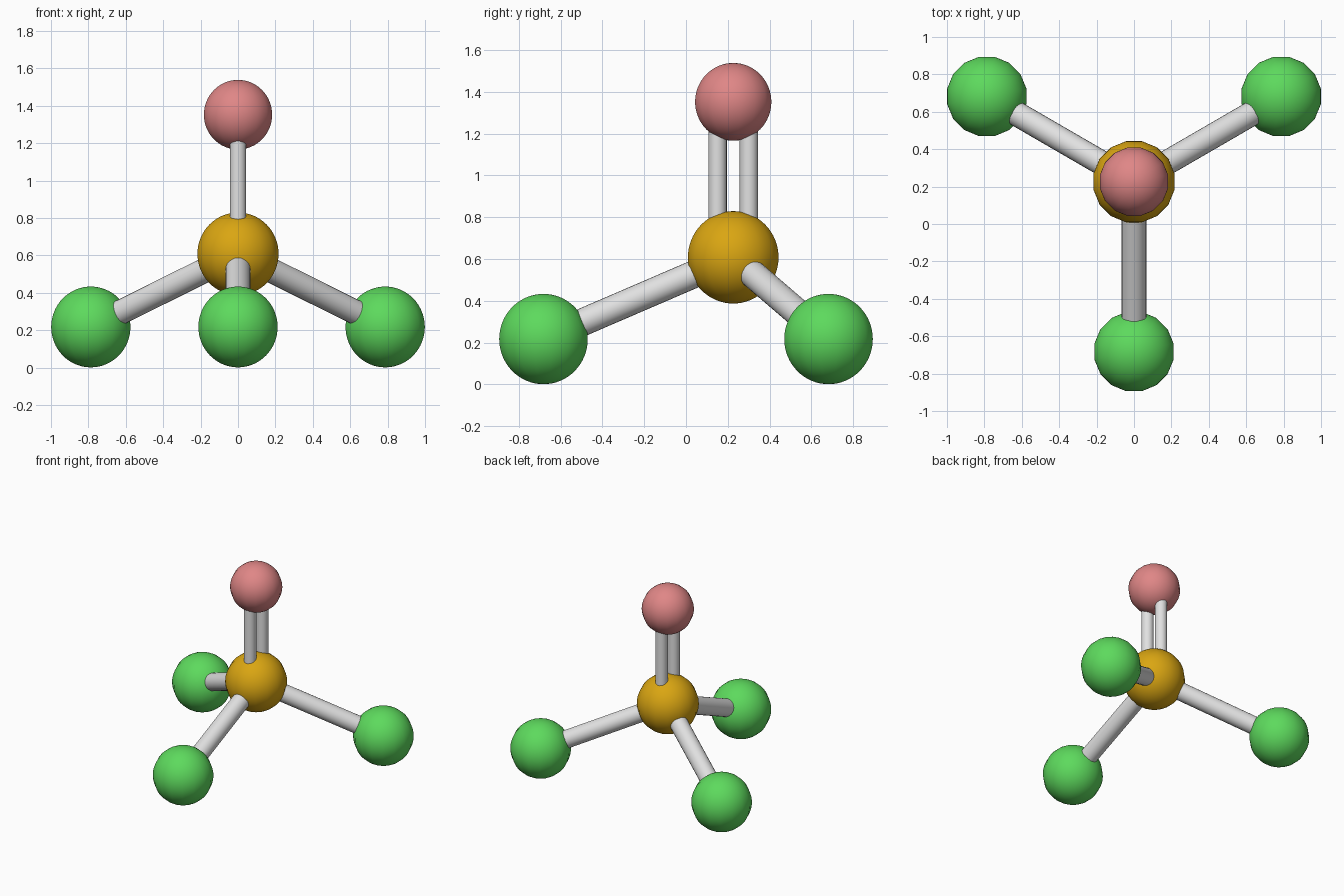
import bpy
import math
from mathutils import Vector

cube = bpy.data.objects.get("Cube")
if cube:
    bpy.data.objects.remove(cube, do_unlink=True)


def material(name, rgb):
    mat = bpy.data.materials.new(name)
    mat.use_nodes = True
    mat.diffuse_color = (*rgb, 1)
    mat.node_tree.nodes["Principled BSDF"].inputs["Base Color"].default_value = (*rgb, 1)
    return mat


gold = material("gold", (0.70, 0.38, 0.006))
green = material("green", (0.11, 0.70, 0.11))
pink = material("pink", (0.74, 0.24, 0.24))
grey = material("light_grey", (0.75, 0.75, 0.75))


def finish(name, mat):
    obj = bpy.context.object
    obj.name = name
    obj.data.materials.append(mat)
    bpy.ops.object.shade_smooth_by_angle(angle=math.radians(40))
    return obj


def ball(name, centre, radius, mat):
    # Sixteen sides round the upright axis, with flats facing x and y
    bpy.ops.mesh.primitive_uv_sphere_add(
        segments=16, ring_count=32, radius=radius, location=centre,
        rotation=(0, 0, math.pi / 16))
    return finish(name, mat)


def rod(name, start, end, radius):
    axis = end - start
    bpy.ops.mesh.primitive_cylinder_add(
        vertices=24, radius=radius, depth=axis.length, location=(start + end) / 2,
        rotation=axis.to_track_quat("Z", "Y").to_euler())
    return finish(name, grey)


# Centre and top balls
centre = Vector((0, 0.226, 0.608))
top = Vector((0, 0.226, 1.352))
ball("centre_ball", centre, 0.221, gold)
ball("top_ball", top, 0.186, pink)

# Pair of upright rods
for name, side in (("front", -1), ("back", 1)):
    offset = Vector((0, side * 0.075, 0))
    rod(name + "_upright_rod", centre + offset, top + offset, 0.044)

# Three legs, each a rod with a ball at its foot
feet = {
    "front": Vector((0, -0.682, 0.217)),
    "back_left": Vector((0.787, 0.682, 0.217)),
    "back_right": Vector((-0.787, 0.682, 0.217)),
}
for name, foot in feet.items():
    rod(name + "_leg_rod", centre, foot, 0.066)
    ball(name + "_foot_ball", foot, 0.216, green)
